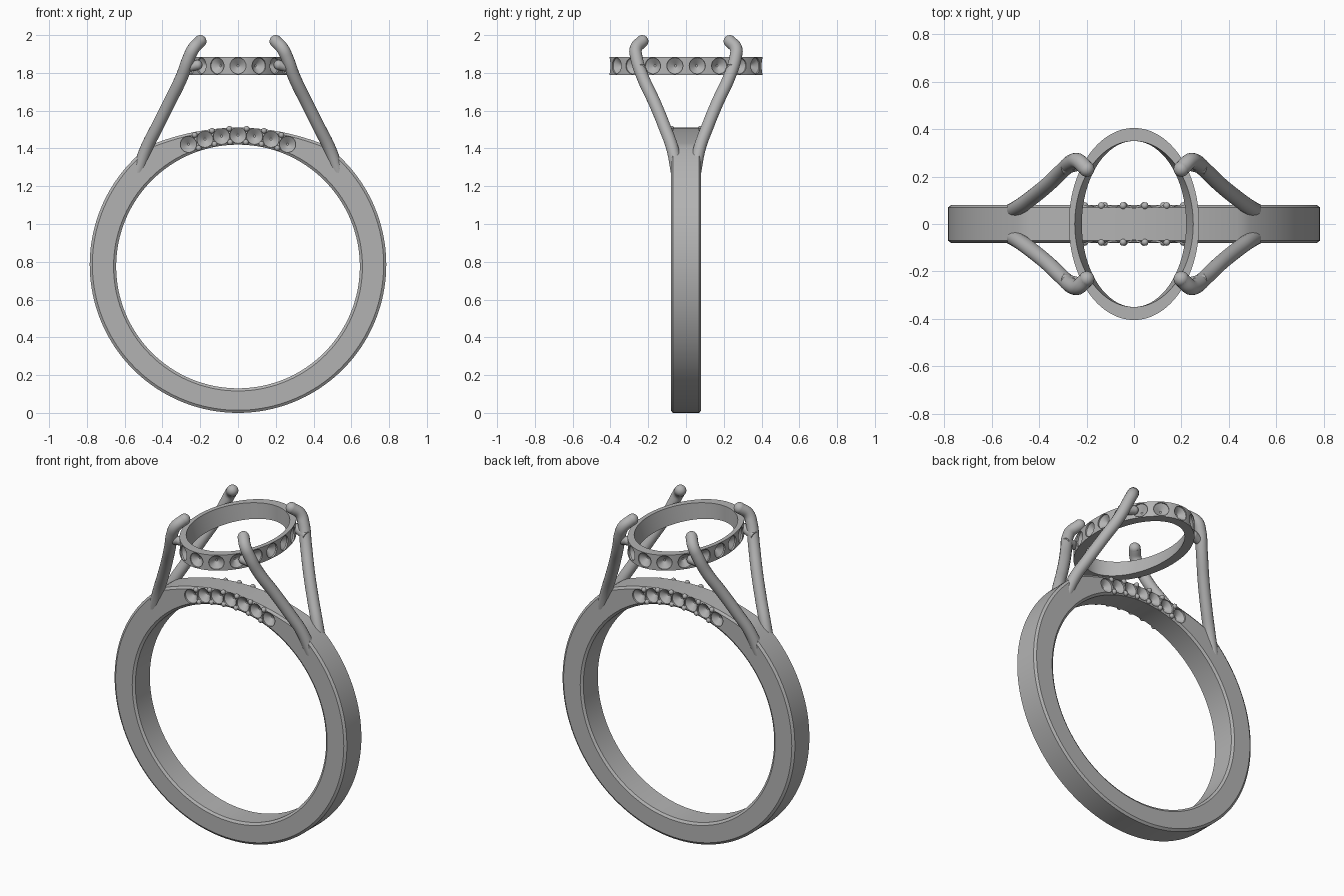
import bpy, bmesh
from math import sin, cos, pi, tau, sqrt, hypot, atan2
from mathutils import Vector

cube = bpy.data.objects.get("Cube")
if cube:
    bpy.data.objects.remove(cube)

metal = bpy.data.materials.new("grey metal")
metal.use_nodes = True
metal.diffuse_color = (0.45, 0.45, 0.45, 1)
metal.node_tree.nodes["Principled BSDF"].inputs["Base Color"].default_value = (0.45, 0.45, 0.45, 1)


def activate(obj):
    bpy.ops.object.select_all(action="DESELECT")
    obj.select_set(True)
    bpy.context.view_layer.objects.active = obj


def finish(obj):
    obj.data.materials.clear()
    obj.data.materials.append(metal)
    activate(obj)
    bpy.ops.object.shade_smooth_by_angle(angle=0.6)


def to_object(name, bm):
    bmesh.ops.recalc_face_normals(bm, faces=bm.faces[:])
    mesh = bpy.data.meshes.new(name)
    bm.to_mesh(mesh)
    bm.free()
    obj = bpy.data.objects.new(name, mesh)
    bpy.context.collection.objects.link(obj)
    return obj


def loft(bm, sections, closed):
    """Skin a row of equal sections, either as a loop or with end caps."""
    rows = [[bm.verts.new(p) for p in s] for s in sections]
    n = len(rows[0])
    for i in range(len(rows) if closed else len(rows) - 1):
        a, b = rows[i], rows[(i + 1) % len(rows)]
        for j in range(n):
            k = (j + 1) % n
            bm.faces.new((a[j], a[k], b[k], b[j]))
    if not closed:
        bm.faces.new(rows[0])
        bm.faces.new(rows[-1])


def drill(bm, centre, outward):
    """Stone seat cutter: short cylinder ending in a cone."""
    outward = Vector(outward).normalized()
    u = outward.orthogonal().normalized()
    v = outward.cross(u)
    loft(bm, [[Vector(centre) + outward * d + (u * cos(t * tau / 24) + v * sin(t * tau / 24)) * r
               for t in range(24)]
              for r, d in ((0.043, 0.03), (0.043, -0.01), (0.006, -0.038))], False)


def cut(obj, bm):
    cutter = to_object("seat_cutter", bm)
    cutter.hide_render = True
    mod = obj.modifiers.new("seats", "BOOLEAN")
    mod.operation, mod.solver, mod.object = "DIFFERENCE", "EXACT", cutter
    activate(obj)
    bpy.ops.object.modifier_apply(modifier=mod.name)
    bpy.data.objects.remove(cutter)


# Band: round hoop with a flattened, gently arched crown and chamfered edges
HALF, CHAMFER = 0.08, 0.014


def band_section(a):
    s, c = sin(a), cos(a)
    inner = 0.645
    x, z = 0.785 * s, 0.785 + 0.785 * c
    if c > 0 and abs(x) < 0.62:
        z = min(z, 1.51 - 0.43 * x * x)
    ix, iz = inner * s, 0.775 + inner * c
    length = hypot(x - ix, z - iz)
    dx, dz = (x - ix) / length, (z - iz) / length

    def at(d, y):
        return (ix + dx * d, y, iz + dz * d)
    e = HALF - 0.01
    return [at(0, -e), at(CHAMFER, -HALF), at(length - CHAMFER, -HALF), at(length, -e),
            at(length, e), at(length - CHAMFER, HALF), at(CHAMFER, HALF), at(0, e)]


bm = bmesh.new()
loft(bm, [band_section(i * tau / 160) for i in range(160)], True)
band = to_object("band", bm)


# Stone seats along both sides of the crown
def crown(x, offset, y):
    nx, nz = 1.4 * x, 1.0
    f = offset / hypot(nx, nz)
    return (x + nx * f, y, 1.47 - 0.7 * x * x + nz * f)


bm = bmesh.new()
for side in (-1, 1):
    for i in range(-3, 4):
        drill(bm, crown(i * 0.0875, 0, side * HALF), (0, side, 0))
cut(band, bm)
finish(band)

# Beads between the crown seats
bm = bmesh.new()
for side in (-1, 1):
    for i in range(-3, 3):
        for offset in (-0.036, 0.036):
            ball = bmesh.ops.create_uvsphere(bm, u_segments=12, v_segments=8, radius=0.015)
            bmesh.ops.translate(bm, verts=ball["verts"],
                                vec=crown((i + 0.5) * 0.0875, offset, side * (HALF - 0.003)))
finish(to_object("crown_beads", bm))

# Oval head ring, its bore flaring towards the top on the long sides
AX, AY, LOW, HIGH = 0.275, 0.405, 1.79, 1.885
bm = bmesh.new()
loft(bm, [[(AX * cos(t), AY * sin(t), LOW), (AX * cos(t), AY * sin(t), HIGH),
           (0.25 * cos(t), 0.35 * sin(t), HIGH), (0.22 * cos(t), 0.35 * sin(t), LOW)]
          for t in (i * tau / 128 for i in range(128))], True)
head = to_object("head_ring", bm)

# Seats at equal arc lengths around the head ring, starting at the front
STEPS, SEATS = 3600, 18
points = [Vector((AX * sin(i * tau / STEPS), -AY * cos(i * tau / STEPS), (LOW + HIGH) / 2))
          for i in range(STEPS + 1)]
total = sum((b - a).length for a, b in zip(points, points[1:]))
bm = bmesh.new()
run, seat = 0.0, 0
for a, b in zip(points, points[1:]):
    if seat < SEATS and run >= seat * total / SEATS:
        drill(bm, a, (a.x / AX ** 2, a.y / AY ** 2, 0))
        seat += 1
    run += (b - a).length
cut(head, bm)
finish(head)


# Rods with rounded ends
def rod(name, path, radius):
    curve = bpy.data.curves.new(name, "CURVE")
    curve.dimensions = "3D"
    curve.bevel_depth, curve.bevel_resolution, curve.resolution_u = radius, 6, 8
    curve.use_fill_caps = True
    spline = curve.splines.new("BEZIER")
    spline.bezier_points.add(len(path) - 1)
    for p, co in zip(spline.bezier_points, path):
        p.co = co
        p.handle_left_type = p.handle_right_type = "AUTO"
    obj = bpy.data.objects.new(name, curve)
    bpy.context.collection.objects.link(obj)
    activate(obj)
    bpy.ops.object.convert(target="MESH")
    obj = bpy.context.view_layer.objects.active
    bm = bmesh.new()
    bm.from_mesh(obj.data)
    ball = bmesh.ops.create_uvsphere(bm, u_segments=20, v_segments=12, radius=radius)
    bmesh.ops.translate(bm, verts=ball["verts"], vec=path[-1])
    bm.to_mesh(obj.data)
    bm.free()
    finish(obj)


# Four hooked prongs, each tied to the head ring by a short strut
PRONG = [(0.535, 0.045, 1.26), (0.485, 0.072, 1.40), (0.43, 0.112, 1.51), (0.365, 0.165, 1.64),
         (0.297, 0.23, 1.78), (0.26, 0.262, 1.88), (0.235, 0.265, 1.93), (0.2, 0.232, 1.967)]
STRUT = [(0.30, 0.235, 1.82), (0.215, 0.255, 1.842)]
for sx, side in ((1, "left"), (-1, "right")):
    for sy, end in ((-1, "front"), (1, "back")):
        for part, path, radius in (("prong", PRONG, 0.033), ("strut", STRUT, 0.026)):
            rod(f"{end}_{side}_{part}", [(x * sx, y * sy, z) for x, y, z in path], radius)
